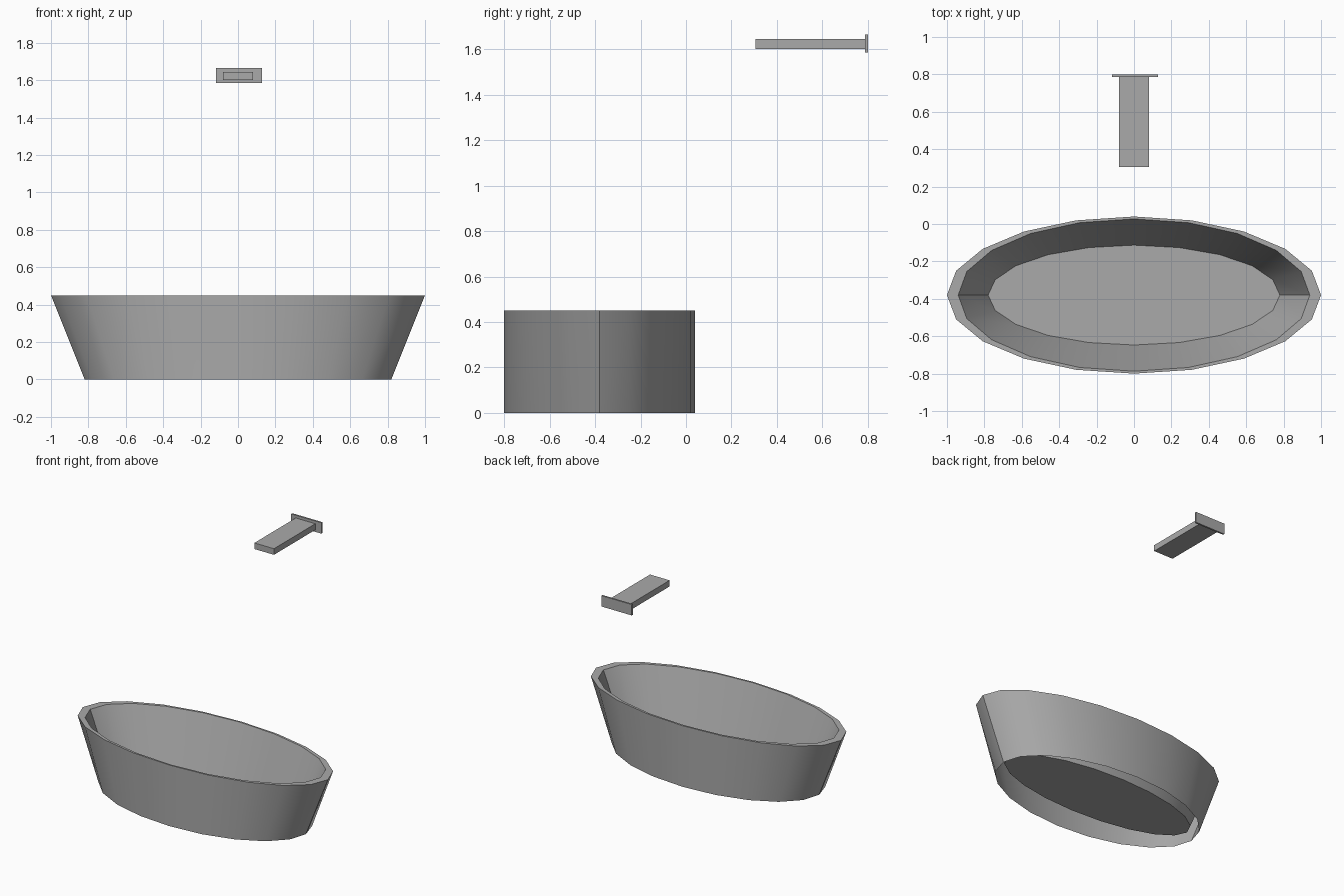
import bpy, bmesh, math
from mathutils import Matrix, Vector

cube = bpy.data.objects.get("Cube")
if cube:
    bpy.data.objects.remove(cube, do_unlink=True)

# One plain grey for everything
grey = bpy.data.materials.new("plain_grey")
grey.use_nodes = True
grey.diffuse_color = (0.4, 0.4, 0.4, 1)
grey.node_tree.nodes["Principled BSDF"].inputs["Base Color"].default_value = (0.4, 0.4, 0.4, 1)

SIDES = 20


def finish(name, bm):
    bmesh.ops.recalc_face_normals(bm, faces=bm.faces)
    mesh = bpy.data.meshes.new(name)
    bm.to_mesh(mesh)
    bm.free()
    mesh.materials.append(grey)
    obj = bpy.data.objects.new(name, mesh)
    bpy.context.collection.objects.link(obj)
    return obj


def box(name, low, high):
    low, high = Vector(low), Vector(high)
    bm = bmesh.new()
    bmesh.ops.create_cube(bm, size=1, matrix=Matrix.Translation((low + high) / 2)
                          @ Matrix.Diagonal((high - low).to_4d()))
    return finish(name, bm)


def ellipse_ring(bm, rx, ry, z):
    angles = [math.tau * i / SIDES for i in range(SIDES)]
    return [bm.verts.new((rx * math.cos(a), ry * math.sin(a) - 0.38, z)) for a in angles]


# Tub: flared outer skirt open below, flat rim, tapered basin and raised floor
bm = bmesh.new()
sections = [(0.82, 0.42, 0), (1, 0.42, 0.45), (0.94, 0.407, 0.45), (0.78, 0.267, 0.05)]
rings = [ellipse_ring(bm, *s) for s in sections]
for lower, upper in zip(rings, rings[1:]):
    for i in range(SIDES):
        j = (i + 1) % SIDES
        bm.faces.new((lower[i], lower[j], upper[j], upper[i]))
bm.faces.new(rings[-1])
tub = finish("tub", bm)

bpy.ops.object.select_all(action="DESELECT")
tub.select_set(True)
bpy.context.view_layer.objects.active = tub
bpy.ops.object.shade_smooth_by_angle(angle=math.radians(30))

# Floating spout and its wall plate
box("spout", (-0.08, 0.305, 1.6), (0.08, 0.788, 1.645))
box("spout_wall_plate", (-0.117, 0.787, 1.585), (0.129, 0.8, 1.665))
